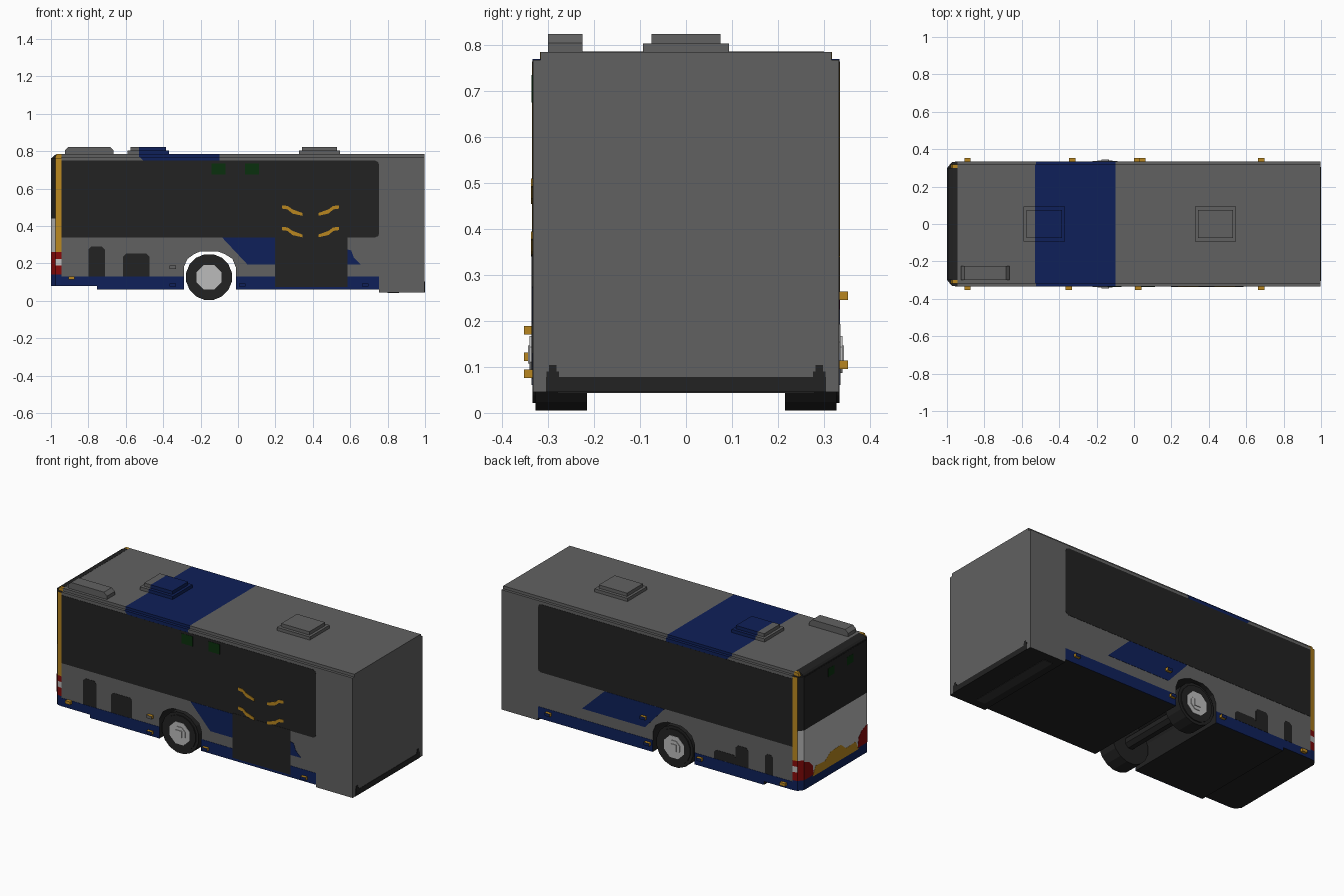
import bpy, bmesh, math
from mathutils import Vector

old = bpy.data.objects.get("Cube")
if old:
    bpy.data.objects.remove(old, do_unlink=True)


def material(name, rgb):
    m = bpy.data.materials.new(name)
    m.use_nodes = True
    m.diffuse_color = (*rgb, 1)
    m.node_tree.nodes["Principled BSDF"].inputs["Base Color"].default_value = (*rgb, 1)
    return m


GREY = material("body grey", (0.12, 0.12, 0.12))
DARK = material("dark glass", (0.016, 0.016, 0.016))
BLUE = material("navy blue", (0.0045, 0.0145, 0.1))
ORANGE = material("amber", (0.48, 0.24, 0.014))
RED = material("lamp red", (0.24, 0.003, 0.003))
LIGHT = material("light grey", (0.5, 0.5, 0.5))
GREEN = material("dark green", (0.003, 0.03, 0.004))
SLATE = material("underside grey", (0.035, 0.035, 0.035))
HW = 0.333  # half width of the body


def prism(name, pts, axis, lo, hi, mats, rule=None):
    """Extrude a 2D outline along an axis; rule(centre, normal) picks the material slot."""
    place = {"x": lambda p, d: (d, p[0], p[1]),
             "y": lambda p, d: (p[0], d, p[1]),
             "z": lambda p, d: (p[0], p[1], d)}[axis]
    bm = bmesh.new()
    a = [bm.verts.new(place(p, lo)) for p in pts]
    b = [bm.verts.new(place(p, hi)) for p in pts]
    bm.faces.new(a)
    bm.faces.new(b[::-1])
    n = len(pts)
    for i in range(n):
        bm.faces.new((a[i], b[i], b[(i + 1) % n], a[(i + 1) % n]))
    bmesh.ops.recalc_face_normals(bm, faces=bm.faces)
    bm.normal_update()
    if rule:
        for f in bm.faces:
            f.material_index = rule(f.calc_center_median(), f.normal)
    me = bpy.data.meshes.new(name)
    bm.to_mesh(me)
    bm.free()
    for m in mats:
        me.materials.append(m)
    ob = bpy.data.objects.new(name, me)
    bpy.context.scene.collection.objects.link(ob)
    return ob


def rect(x0, x1, z0, z1):
    return [(x0, z0), (x1, z0), (x1, z1), (x0, z1)]


def box(name, x0, x1, y0, y1, z0, z1, mat):
    return prism(name, rect(x0, x1, y0, y1), "z", z0, z1, [mat])


def panel(name, pts, side, mat, layer=1):
    """Thin plate on the side wall; side is -1 or 1."""
    prism(name, pts, "y", side * (HW - 0.003), side * (HW + 0.0015 * layer), [mat])


def rear_plate(name, pts, mat, layer=1):
    prism(name, pts, "x", -1.0 - 0.001 * layer + 0.002, -0.99, [mat]) if layer == 0 else \
        prism(name, pts, "x", -0.9985 - 0.0007 * layer, -0.99, [mat])


# Main body with a tunnel for the wheels
outline = [(-0.945, 0.08), (-0.755, 0.08), (-0.755, 0.06), (-0.29, 0.06), (-0.29, 0.18),
           (-0.27, 0.225), (-0.235, 0.25), (-0.2, 0.265), (-0.11, 0.265), (-0.07, 0.25),
           (-0.03, 0.225), (-0.012, 0.18), (-0.012, 0.06), (0.755, 0.06), (0.755, 0.045),
           (0.998, 0.045), (0.998, 0.768), (-0.945, 0.768)]
prism("body", outline, "y", -HW, HW, [GREY, DARK],
      lambda c, n: 1 if abs(n.y) < 0.5 and c.z < 0.3 else 0)

# Roof slab, with a blue band across it
for name, x0, x1, m in (("roof_rear", -0.945, -0.53, GREY), ("roof_band", -0.53, -0.1, BLUE),
                        ("roof_front", -0.1, 0.998, GREY)):
    box(name, x0, x1, -0.317, 0.317, 0.76, 0.785, m)
prism("roof_band_edge", [(-0.5, 0.745), (-0.1, 0.745), (-0.1, 0.77), (-0.525, 0.77)],
      "y", -HW - 0.001, HW + 0.001, [BLUE])

# Roof hatches and the small unit at the rear
for name, x, split in (("rear_hatch", -0.48, -0.53), ("front_hatch", 0.435, None)):
    for part, hx, hy, z0, z1 in (("base", 0.11, 0.094, 0.78, 0.804), ("lid", 0.094, 0.075, 0.8, 0.824)):
        s = x + hx if split is None else split
        box(f"{name}_{part}", x - hx, s, -hy, hy, z0, z1, GREY)
        if split is not None:
            box(f"{name}_{part}_blue", s, x + hx, -hy, hy, z0, z1, BLUE)
prism("roof_unit", [(-0.925, 0.78), (-0.665, 0.78), (-0.665, 0.805), (-0.685, 0.824),
                    (-0.905, 0.824), (-0.925, 0.805)], "y", -0.3, -0.225, [GREY])

# Rear end: stacked layers, coloured by how far each face turns to the rear
plan = [(-0.944, HW + .002), (-0.975, HW - 0.003), (-1 + 0.0015, 0.3),
        (-1 + 0.0015, -0.3), (-0.975, -HW + 0.003), (-0.944, -HW - .002)]
layers = (("rear_skirt", 0.08, 0.14, BLUE, BLUE, BLUE), ("lamp_low", 0.14, 0.19, RED, RED, LIGHT),
          ("lamp_mid", 0.19, 0.225, LIGHT, RED, LIGHT), ("lamp_top", 0.225, 0.26, RED, RED, LIGHT),
          ("rear_panel", 0.26, 0.44, ORANGE, LIGHT, LIGHT), ("rear_window", 0.44, 0.765, ORANGE, DARK, DARK))
for name, z0, z1, outer, chamfer, back in layers:
    prism(name, plan, "z", z0, z1, [outer, chamfer, back, DARK],
          lambda c, n: 3 if abs(n.z) > 0.5 else 2 if n.x < -0.95 else 1 if n.x < -0.5 else 0)
prism("rear_window_top", [(-0.999, 0.76), (-0.985, 0.776), (-0.965, 0.786), (-0.945, 0.786),
                          (-0.945, 0.76)], "y", -0.3, 0.3, [DARK])
for s in (-1, 1):
    prism("corner_cap", [(-0.98, 0.76), (-0.97, 0.785), (-0.945, 0.785), (-0.945, 0.76)],
          "y", s * 0.299, s * 0.318, [ORANGE])
    rear_plate("rear_lamp", [(s * 0.3, 0.14), (s * 0.21, 0.14), (s * 0.22, 0.2),
                             (s * 0.25, 0.23), (s * 0.3, 0.25)], RED, 2)
rear_plate("rear_amber_band", [(0.22, 0.13), (0.19, 0.185), (0.1, 0.18), (0.05, 0.215), (-0.05, 0.22),
                               (-0.1, 0.18), (-0.19, 0.185), (-0.22, 0.13)], ORANGE)
for y in (0.04, -0.14):
    rear_plate("rear_sign", rect(y - 0.03, y + 0.03, 0.675, 0.725), GREEN)

# Side panels shared by both sides
window = [(-0.944, 0.34), (0.735, 0.34), (0.749, 0.346), (0.755, 0.36), (0.755, 0.725),
          (0.749, 0.742), (0.735, 0.75), (-0.944, 0.75)]
for s in (-1, 1):
    panel("side_window", window, s, DARK)
    panel("skirt_rear", [(-0.944, 0.08), (-0.755, 0.08), (-0.755, 0.06), (-0.29, 0.06),
                         (-0.29, 0.13), (-0.944, 0.13)], s, BLUE)
    panel("skirt_front", rect(-0.012, 0.755, 0.06, 0.13), s, BLUE)


def vent(x0, x1, z1, side):
    c = 0.015
    panel("side_vent", [(x0, 0.131), (x1, 0.131), (x1, z1 - c), (x1 - c, z1), (x0 + c, z1), (x0, z1 - c)],
          side, DARK)


# Right side: vents, door, blue swoosh, signs and door arrows
vent(-0.8, -0.712, 0.29, -1)
vent(-0.615, -0.473, 0.252, -1)
panel("door", rect(0.198, 0.585, 0.075, 0.345), -1, DARK, 2)
panel("swoosh", [(-0.085, 0.339), (0.05, 0.195), (0.198, 0.195), (0.198, 0.339)], -1, BLUE)
panel("swoosh_tip", [(0.585, 0.195), (0.655, 0.195), (0.62, 0.23), (0.605, 0.27), (0.585, 0.275)], -1, BLUE)
for x in (-0.105, 0.075):
    panel("side_sign", rect(x - 0.038, x + 0.038, 0.675, 0.735), -1, GREEN, 2)
for z in (0.34, 0.455):
    for cx, d in ((0.29, -1), (0.485, 1)):
        h = 0.054 * d
        panel("door_arrow", [(cx - h, z), (cx - h, z + 0.015), (cx, z + 0.035), (cx + h * 0.45, z + 0.053),
                             (cx + h, z + 0.055), (cx + h, z + 0.038), (cx + h * 0.45, z + 0.034),
                             (cx, z + 0.012)], -1, ORANGE, 3)

# Left side: vents and blue swoosh
vent(-0.815, -0.76, 0.25, 1)
vent(-0.65, -0.565, 0.25, 1)
vent(-0.567, -0.42, 0.185, 1)
panel("swoosh", [(-0.09, 0.339), (0.04, 0.195), (0.46, 0.195), (0.31, 0.339)], 1, BLUE)

# Side marker lamps, with body-coloured outer faces
markers = [(-1, -0.89, 0.122, ORANGE), (-1, -0.348, 0.18, GREY), (-1, -0.348, 0.085, BLUE),
           (-1, 0.022, 0.085, BLUE), (-1, 0.68, 0.085, BLUE), (1, -0.89, 0.105, ORANGE),
           (1, -0.33, 0.105, BLUE), (1, 0.018, 0.105, BLUE), (1, 0.045, 0.255, BLUE), (1, 0.68, 0.105, BLUE)]
for s, x, z, face in markers:
    prism("marker_lamp", rect(x - 0.017, x + 0.017, z - 0.009, z + 0.009), "y", s * 0.33, s * 0.353,
          [ORANGE, face], lambda c, n: 1 if abs(n.y) > 0.5 else 0)


# Wheels with stepped hubs, and the axle
def ring(r, n, x=-0.155, z=0.127):
    k = 1 / math.cos(math.pi / n)
    return [(x + r * k * math.cos((i + 0.5) * math.tau / n), z + r * k * math.sin((i + 0.5) * math.tau / n))
            for i in range(n)]


for s in (-1, 1):
    prism("tyre", ring(0.122, 16), "y", s * 0.215, s * 0.328, [DARK])
    prism("tyre_wall", ring(0.105, 16), "y", s * 0.32, s * 0.334, [DARK])
    prism("rim", ring(0.066, 8), "y", s * 0.32, s * 0.336, [LIGHT])
    prism("hub", ring(0.04, 8), "y", s * 0.33, s * 0.34, [LIGHT])
    prism("hub_cap", ring(0.02, 4), "y", s * 0.33, s * 0.344, [LIGHT])
prism("axle", ring(0.035, 8), "y", -0.22, 0.22, [DARK])

# Underside strip and the coupling plate at the flat end
box("underside_strip", 0.8, 0.86, -0.28, 0.28, 0.043, 0.05, SLATE)
box("end_plate", 0.99, 1.0, -0.305, 0.305, 0.045, 0.078, DARK)
for s in (-1, 1):
    box("end_bracket", 0.99, 1.0, s * 0.29 - 0.014, s * 0.29 + 0.014, 0.077, 0.09, DARK)
    box("end_hook", 0.99, 1.0, s * 0.29 - 0.008, s * 0.29 + 0.008, 0.089, 0.104, DARK)
